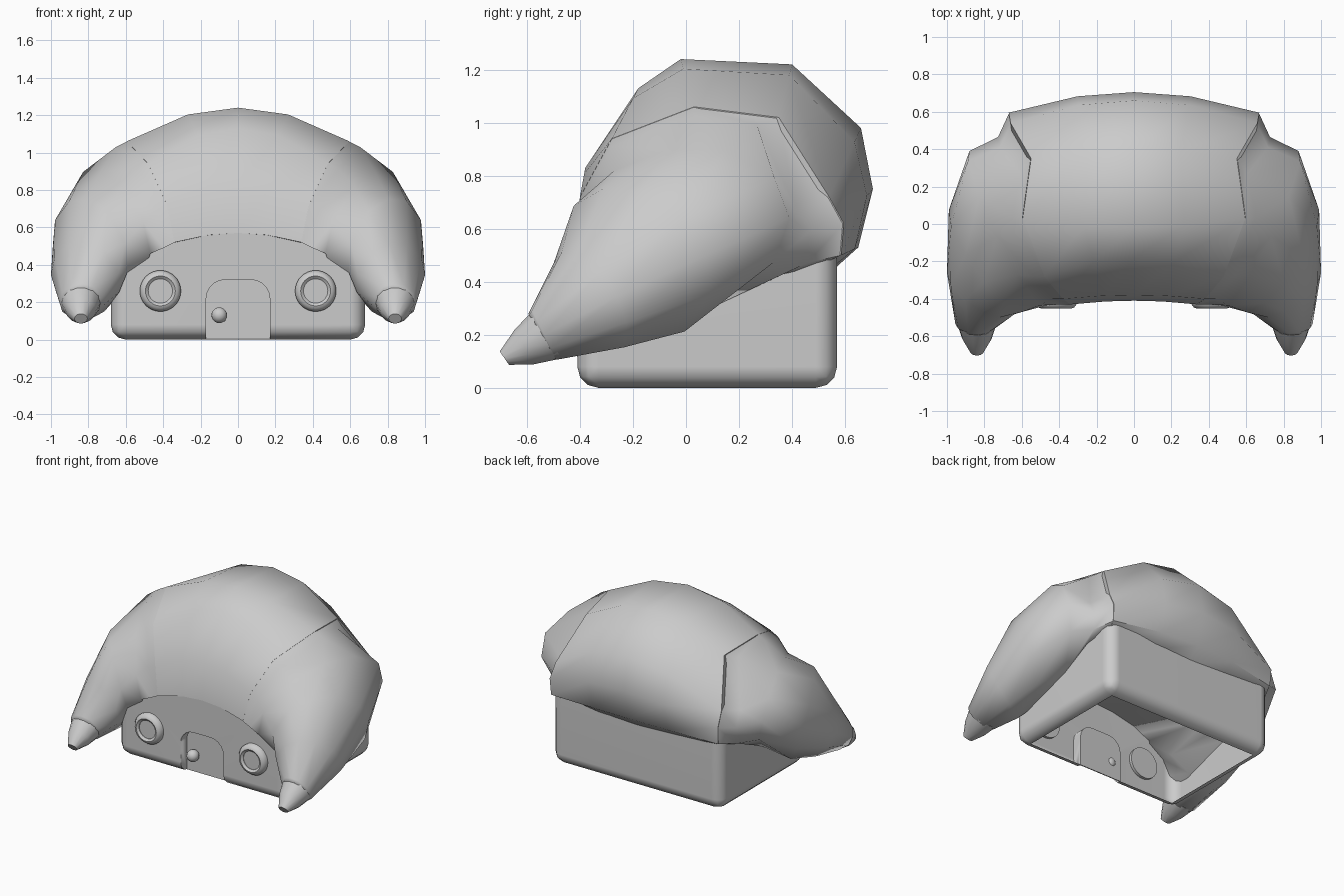
import bpy, bmesh, math
from mathutils import Vector as V

if "Cube" in bpy.data.objects:
    bpy.data.objects.remove(bpy.data.objects["Cube"])


def finish(name, bm, mirror=False, angle=45):
    bmesh.ops.recalc_face_normals(bm, faces=bm.faces)
    me = bpy.data.meshes.new(name)
    bm.to_mesh(me)
    bm.free()
    ob = bpy.data.objects.new(name, me)
    bpy.context.collection.objects.link(ob)
    if mirror:
        ob.modifiers.new("Mirror", "MIRROR")
    bpy.ops.object.select_all(action="DESELECT")
    ob.select_set(True)
    bpy.context.view_layer.objects.active = ob
    bpy.ops.object.shade_smooth_by_angle(angle=math.radians(angle))
    return ob


def loft(name, rings, mirror=False, angle=45, closed=False):
    """Skin a row of equal point loops; cap the ends or join them."""
    bm = bmesh.new()
    loops = [[bm.verts.new(p) for p in r] for r in rings]
    n = len(loops[0])
    pairs = list(zip(loops, loops[1:])) + ([(loops[-1], loops[0])] if closed else [])
    for a, b in pairs:
        for i in range(n):
            j = (i + 1) % n
            bm.faces.new((a[i], a[j], b[j], b[i]))
    if not closed:
        bm.faces.new(loops[0])
        bm.faces.new(loops[-1])
    return finish(name, bm, mirror, angle)


def ellipse(c, u, v, n=14, degrees=None):
    c, u, v = V(c), V(u), V(v)
    degrees = degrees or [360 * i / n for i in range(n)]
    return [c + u * math.cos(math.radians(t)) + v * math.sin(math.radians(t)) for t in degrees]


# House walls: rounded box, open underneath, lower at the back under the roof
bm = bmesh.new()
bmesh.ops.create_cube(bm, size=1)
for v in bm.verts:
    top = 0.57 if v.co.y < 0 else 0.49
    v.co = (v.co.x * 1.36, v.co.y * 0.98 + 0.08, (v.co.z + 0.5) * top)
edges = [e for e in bm.edges if min(v.co.z for v in e.verts) < 0.01]
bmesh.ops.bevel(bm, geom=edges, offset=0.08, segments=3, profile=0.5, affect="EDGES")
walls = finish("walls", bm)

# Arched door recess
arch = [(-0.17, -0.1), (0.17, -0.1)]
for cx, a0 in ((0.07, 0), (-0.07, 90)):
    for k in range(6):
        a = math.radians(a0 + 18 * k)
        arch.append((cx + 0.1 * math.cos(a), 0.22 + 0.1 * math.sin(a)))
cutter = loft("door_cutter", [[(x, y, z) for x, z in arch] for y in (-0.6, -0.34)])
cutter.hide_render = True
mod = walls.modifiers.new("Door", "BOOLEAN")
mod.object, mod.operation, mod.solver = cutter, "DIFFERENCE", "EXACT"
bpy.context.view_layer.objects.active = walls
bpy.ops.object.modifier_move_to_index(modifier="Door", index=0)
bpy.ops.object.modifier_apply(modifier="Door")
bpy.data.objects.remove(cutter)
bm = bmesh.new()
bm.from_mesh(walls.data)
floor = [f for f in bm.faces if f.calc_center_median().z < 0.005]
bmesh.ops.delete(bm, geom=floor, context="FACES")
bm.to_mesh(walls.data)
bm.free()
walls.modifiers.new("Flat walls", "WEIGHTED_NORMAL").keep_sharp = True

# Door knob
bm = bmesh.new()
bmesh.ops.create_uvsphere(bm, u_segments=16, v_segments=10, radius=0.042)
bmesh.ops.translate(bm, verts=bm.verts, vec=(-0.1, -0.37, 0.13))
finish("door_knob", bm)

# Round windows: rounded frame and glass disc
prof = [(0.065, -0.39), (0.065, -0.44), (0.08, -0.452), (0.095, -0.447), (0.11, -0.425), (0.11, -0.39)]
loft("window_frame", [ellipse((0.415, y, 0.26), (r, 0, 0), (0, 0, r), 32) for r, y in prof],
     True, closed=True)
loft("window_glass", [ellipse((0.415, y, 0.26), (0.067, 0, 0), (0, 0, 0.067), 32)
                      for y in (-0.39, -0.436)], True)

# Middle roof segment: blended from the middle section to the seam
mid = [(-0.41, 0.57), (-0.38, 0.83), (-0.18, 1.13), (-0.02, 1.24), (0.40, 1.22),
       (0.66, 0.98), (0.705, 0.75), (0.65, 0.53), (0.55, 0.44), (0.1, 0.5)]
seam = [(0.34, -0.43, 0.52), (0.38, -0.40, 0.72), (0.48, -0.28, 0.94), (0.595, 0.03, 1.06),
        (0.55, 0.35, 1.02), (0.66, 0.54, 0.72), (0.67, 0.595, 0.62), (0.665, 0.585, 0.5),
        (0.64, 0.5, 0.46), (0.5, 0.1, 0.46)]
sections = []
for s in (-1, -0.45, 0, 0.45, 1):
    k = s * s
    sections.append([V((s * q[0], p[0] + (q[1] - p[0]) * k, p[1] + (q[2] - p[1]) * k))
                     for p, q in zip(mid, seam)])
loft("roof_middle", sections)

# Curved roof arms: start at the seam, step in at the back, then fan forward and down
around = [195, 165, 125, 95, 65, 30, 0, -30, -70, -120]
start = [p + V((-0.003, 0, 0)) for p in sections[-1]]
step = [p + V((0.06, -0.13 * min(1, max(0, (p.y - 0.1) / 0.4)), -0.03)) for p in start]
loft("roof_arm", [start, step] + [ellipse(*r, degrees=around) for r in (
    ((0.68, -0.03, 0.59), (0.20, 0.42, 0.05), (0.07, 0.0, 0.315)),
    ((0.79, -0.19, 0.47), (0.20, 0.265, 0.03), (0.03, -0.10, 0.285)),
    ((0.815, -0.36, 0.325), (0.185, 0.10, 0.02), (0.01, -0.10, 0.19)),
    ((0.84, -0.535, 0.20), (0.115, 0.0, 0.0), (0.0, -0.05, 0.10)),
    ((0.84, -0.545, 0.195), (0.095, 0.0, 0.0), (0.0, -0.05, 0.085)))], True, 60)

# Blunt tips
loft("roof_tip", [ellipse(*r) for r in (
    ((0.84, -0.52, 0.205), (0.11, 0, 0), (0, -0.05, 0.097)),
    ((0.84, -0.61, 0.155), (0.08, 0, 0), (0, -0.036, 0.068)),
    ((0.84, -0.685, 0.112), (0.035, 0, 0), (0, -0.018, 0.026)))], True)
